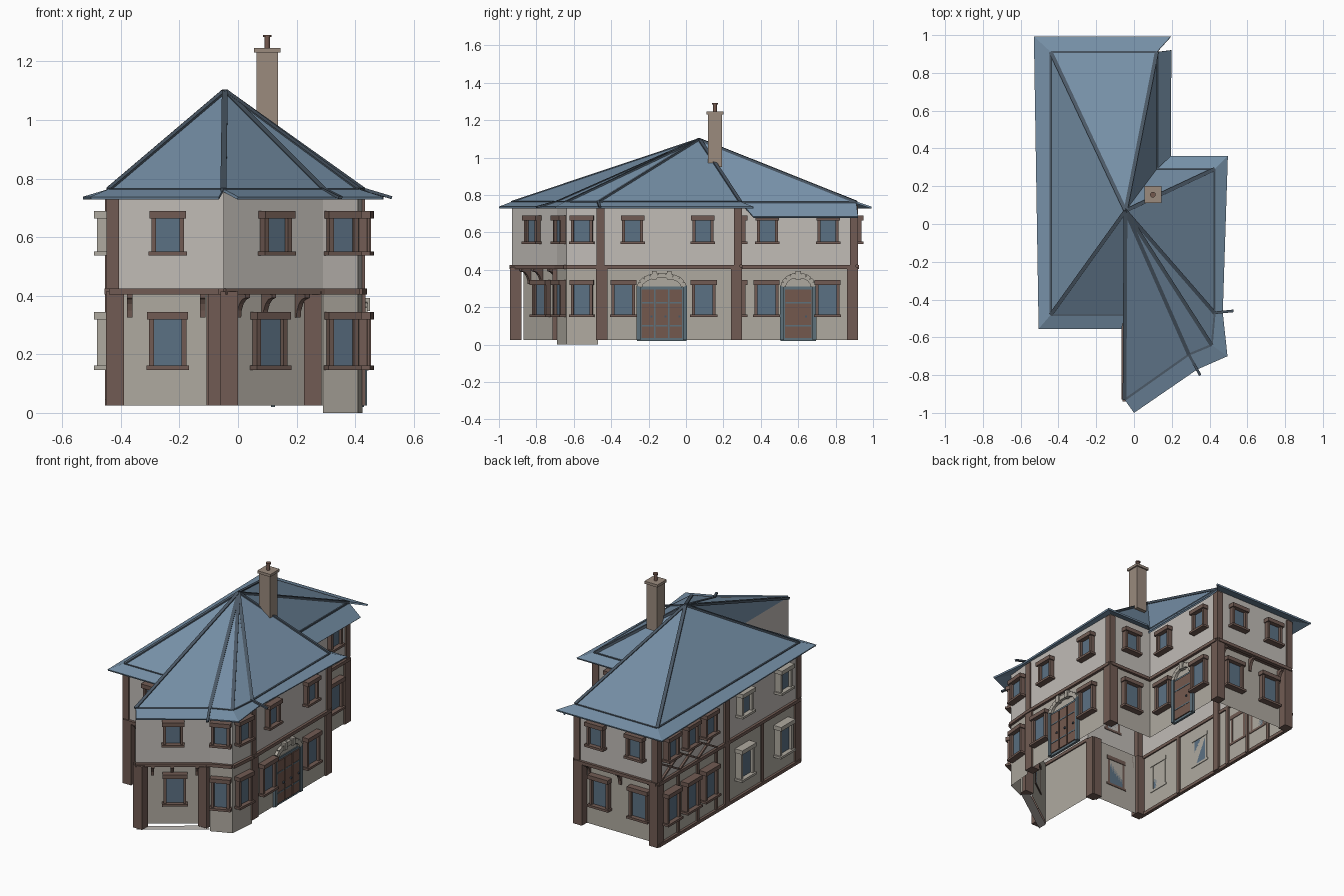
import bpy, bmesh, math
from mathutils import Vector, Matrix

if "Cube" in bpy.data.objects:
    bpy.data.objects.remove(bpy.data.objects["Cube"])

def mat(name, *c):
    m = bpy.data.materials.new(name)
    m.diffuse_color = [pow(v, 2.2) for v in c] + [1]
    m.use_nodes = True
    m.node_tree.nodes["Principled BSDF"].inputs["Base Color"].default_value = m.diffuse_color
    return m

PLASTER = mat("plaster", .75, .73, .71)
STONE = mat("stone", .68, .66, .62)
TIMBER = mat("timber", .44, .36, .33)
ROOF = mat("slate", .46, .56, .65)
RIDGE = mat("ridge", .30, .35, .40)
GLASS = mat("glass", .36, .44, .51)
DOOR = mat("door_wood", .45, .35, .31)
FRAME = mat("door_frame", .37, .44, .48)
BRICK = mat("chimney_brick", .60, .54, .49)

def mesh(name, verts, faces, m):
    me = bpy.data.meshes.new(name)
    me.from_pydata([tuple(v) for v in verts], [], faces)
    me.materials.append(m)
    ob = bpy.data.objects.new(name, me)
    bpy.context.collection.objects.link(ob)
    return ob

def block(name, frame, centre, size, m):
    bm = bmesh.new()
    bmesh.ops.create_cube(bm, size=1, matrix=frame @ Matrix.Translation(centre) @ Matrix.Diagonal((*size, 1)))
    me = bpy.data.meshes.new(name)
    bm.to_mesh(me)
    bm.free()
    me.materials.append(m)
    ob = bpy.data.objects.new(name, me)
    bpy.context.collection.objects.link(ob)
    return ob

def box(name, centre, size, m):
    return block(name, Matrix.Identity(4), centre, size, m)

def wall_frame(a, b):
    # local x runs along the wall, y points outwards, origin at a
    t = (Vector((*b, 0)) - Vector((*a, 0))).normalized()
    f = Matrix((t, (t.y, -t.x, 0), (0, 0, 1))).transposed().to_4x4()
    f.translation = (*a, 0)
    return f

def bar(name, a, b, w, m):
    a, b = Vector(a), Vector(b)
    d = b - a
    f = d.to_track_quat('X', 'Z').to_matrix().to_4x4()
    f.translation = (a + b) / 2
    return block(name, f, (0, 0, 0), (d.length, w, w * .7), m)

# Footprints, counter-clockwise from the front left corner
U = [(-.44, -.48), (-.05, -.48), (-.05, -.93), (.29, -.69), (.41, -.64),
     (.425, -.47), (.425, .29), (.12, .29), (.12, .91), (-.44, .91)]
BACK = [(.12, .87), (-.44, .87)]
L = [(-.44, -.45), (-.05, -.45), (-.05, -.87), (.25, -.655)] + U[3:8] + BACK
APEX = (-.045, .07, 1.10)

# Walls of both storeys
def walls(name, pts, z0, z1, m):
    n = len(pts)
    for i in range(n):
        a, b = pts[i], pts[(i + 1) % n]
        zb = 0 if z0 < .1 and a in (U[3], U[4]) else z0
        mesh(name, [(*a, zb), (*b, zb), (*b, z1), (*a, z1)], [(0, 1, 2, 3)], m)

walls("lower_wall", L, .025, .415, STONE)
walls("upper_wall", U, .415, .767, PLASTER)

# Jetty undersides and the base of the recess
def flat(name, pts, z, m):
    mesh(name, [(*p, z) for p in pts], [tuple(range(len(pts)))], m)

flat("front_soffit", [U[0], U[1], L[1], L[0]], .415, TIMBER)
flat("back_soffit", [U[8], U[9], BACK[1], BACK[0]], .415, TIMBER)
wing = [U[2], U[3], L[3], L[2]]
flat("wing_soffit", wing, .415, TIMBER)
flat("wing_base", wing, .01, PLASTER)

# Corner posts, floor beams, studs and braces
for i, (x, y) in enumerate(U):
    if i not in (3, 4, 7):
        sx = -1 if i in (1, 5, 6, 8) else 1
        sy = -1 if i in (6, 8, 9) else 1
        box("lower_post", (x + sx * .02, y + sy * .02, .22), (.06, .06, .39), TIMBER)
        if i not in (1, 2):
            box("upper_post", (x + sx * .012, y + sy * .012, .585), (.042, .042, .32), TIMBER)
box("inner_post", (-.08, -.45, .22), (.056, .05, .39), TIMBER)
box("wing_post", (.255, -.685, .22), (.06, .06, .39), TIMBER)
box("mid_post", (-.44, .24, .39), (.03, .045, .72), TIMBER)
for i in range(10):
    a, b = U[i], U[(i + 1) % 10]
    w = (Vector(b) - Vector(a)).length
    block("floor_beam", wall_frame(a, b), (w / 2, .004, .415), (w, .024, .02), TIMBER)
box("base_beam", (-.445, .215, .035), (.02, 1.38, .02), TIMBER)
for y in (.71, .52, .34, -.11):
    box("lower_stud", (-.44, y, .22), (.02, .022, .38), TIMBER)
for y0, y1 in ((.88, .70), (.70, .52), (.52, .34)):
    for za, zb in ((.43, .53), (.53, .43)):
        bar("diagonal_brace", (-.445, y0, za), (-.445, y1, zb), .015, TIMBER)

# Windows: glass, jambs, lintel and sill
def window(a, b, s, upper, m=TIMBER, w=None, out=0):
    f = wall_frame(a, b) @ Matrix.Translation((0, out, 0))
    z0, z1, gw = (.55, .665, .08) if upper else (.16, .32, .095)
    gw = w or gw
    h, zc = z1 - z0, (z0 + z1) / 2
    block("window_glass", f, (s, .006 - out / 2, zc), (gw, .012 + out, h), GLASS)
    for k in (-1, 1):
        block("window_jamb", f, (s + k * (gw / 2 + .008), .014 - out / 2, zc), (.016, .03 + out, h), m)
    block("window_lintel", f, (s, .018 - out / 2, z1 + .012), (gw + .045, .044 + out, .025), m)
    block("window_sill", f, (s, .018 - out / 2, z0 - .006), (gw + .05, .044 + out, .014), m)

window(U[0], U[1], .20, True)
window(L[0], L[1], .20, False)
window(U[2], U[3], .21, True)
window(L[2], L[3], .185, False)
for up in (True, False):
    window(U[3], U[4], .066, up, w=.075)
    window(U[4], U[5], .085, up, w=.085)
    window(U[6], U[7], .15, up)
    a, b = U[8:] if up else BACK
    for s in (.15, .42):
        window(a, b, s, up)
    for y in (.80, .61, .43):
        window(U[9], U[0], .91 - y, up, out=.012)
    for y in (.08, -.30):
        window(U[9], U[0], .91 - y, up, STONE, out=.012)
for y, up in ((-.285, True), (.09, True), (-.335, False), (.095, False)):
    window(U[5], U[6], y + .47, up)
for y, up in ((.435, True), (.76, True), (.43, False), (.757, False)):
    window(U[7], U[8], y - .29, up)

# Doors with hinged leaves and a stone arch
def door(a, b, s, w, leaves):
    f = wall_frame(a, b) @ Matrix.Translation((0, -.008, 0))
    lw = (w - .04) / leaves
    block("door_frame", f, (s, .007, .165), (w, .014, .29), FRAME)
    for k in (-1, 1):
        block("door_jamb", f, (s + k * (w / 2 - .008), .014, .17), (.02, .02, .29), FRAME)
    for i in range(leaves):
        x = s + (i - (leaves - 1) / 2) * lw
        block("door_leaf", f, (x, .013, .165), (lw - .008, .016, .26), DOOR)
        for z in (.10, .225):
            block("door_hinge", f, (x, .02, z), (lw - .012, .006, .008), FRAME)
        block("door_knob", f, (x + lw * .28, .022, .15), (.01, .014, .01), RIDGE)
    rx, rz, n = w / 2 - .016, .06, 9
    for i in range(n):
        t = math.pi * (i + .5) / n
        dx, dz = -rx * math.sin(t), rz * math.cos(t)
        g = f @ Matrix.Translation((s + rx * math.cos(t), .012, .31 + rz * math.sin(t))) \
            @ Matrix.Rotation(-math.atan2(dz, dx), 4, 'Y')
        block("arch_stone", g, (0, 0, 0), (math.hypot(dx, dz) * math.pi / n, .026, .028), STONE)
    return f

f = door(U[5], U[6], .34, .265, 3)
for k in (-.04, .04):
    block("keystone", f, (.34 + k, .016, .37), (.025, .034, .045), STONE)
f = door(U[7], U[8], .31, .19, 1)
block("keystone", f, (.31, .016, .37), (.028, .034, .045), STONE)

# Curved brackets under the jetties
def bracket(a, b, s, d):
    f = wall_frame(a, b)
    prof = [(0, .405), (d, .405)] + [(d * (1 - math.sin(t)) + .008 * math.sin(t), .325 + .068 * math.cos(t))
                                     for t in (0, .4, .8, 1.2, 1.57)]
    prof += [(0, .325)]
    n = len(prof)
    vs = [f @ Vector((s + k * .009, y, z)) for k in (-1, 1) for y, z in prof]
    fs = [tuple(range(n)), tuple(range(2 * n - 1, n - 1, -1))]
    fs += [(i, (i + 1) % n, n + (i + 1) % n, n + i) for i in range(n)]
    mesh("jetty_bracket", vs, fs, TIMBER)

for s in (.07, .32):
    bracket(L[0], L[1], s, .035)
for s in (.06, .17, .31):
    bracket(L[2], L[3], s, .06)
for s in (.07, .28, .50):
    bracket(*BACK, s, .04)

# Roof: planes meeting at one apex, sloping eaves, ridge bars
O = [(-.505, -.555), (-.065, -.555), (0, -1), (.335, -.77), (.495, -.70),
     (.47, -.47), (.497, .36), (.195, .36), (.195, .993), (-.53, .993)]
ZE, ZB = .765, .762
for i in range(10):
    j = (i + 1) % 10
    a, b = (*U[i], ZE), (*U[j], ZE)
    mesh("roof_plane", [APEX, a, b], [(0, 1, 2)], ROOF)
    if i == 1:
        continue
    z = .685 if i == 7 else .738
    end = (.198, .92) if i == 7 else O[j]
    e = mesh("roof_eave", [a, b, (*end, z), (*O[i], z)], [(0, 3, 2, 1)], ROOF)
    e.modifiers.new("thickness", 'SOLIDIFY').thickness = .01
    bar("eave_bar", (*U[i], ZB), (*U[j], ZB), .014, RIDGE)
    if i != 7:
        bar("hip_bar", (*APEX[:2], 1.097), (*U[i], ZB), .02, RIDGE)
for tip, i in (((.35, -.80, .735), 3), ((.525, -.46, .735), 5)):
    bar("hip_end", (*U[i], ZE), tip, .014, RIDGE)

# Chimney with cap and pot
box("chimney_stack", (.1, .155, 1.09), (.074, .074, .28), BRICK)
box("chimney_cap", (.1, .155, 1.238), (.09, .09, .016), BRICK)
for r, z, h in ((.010, 1.265, .04), (.015, 1.287, .008)):
    bpy.ops.mesh.primitive_cylinder_add(vertices=12, radius=r, depth=h, location=(.1, .155, z))
    bpy.context.object.name = "chimney_pot"
    bpy.context.object.data.materials.append(DOOR)
